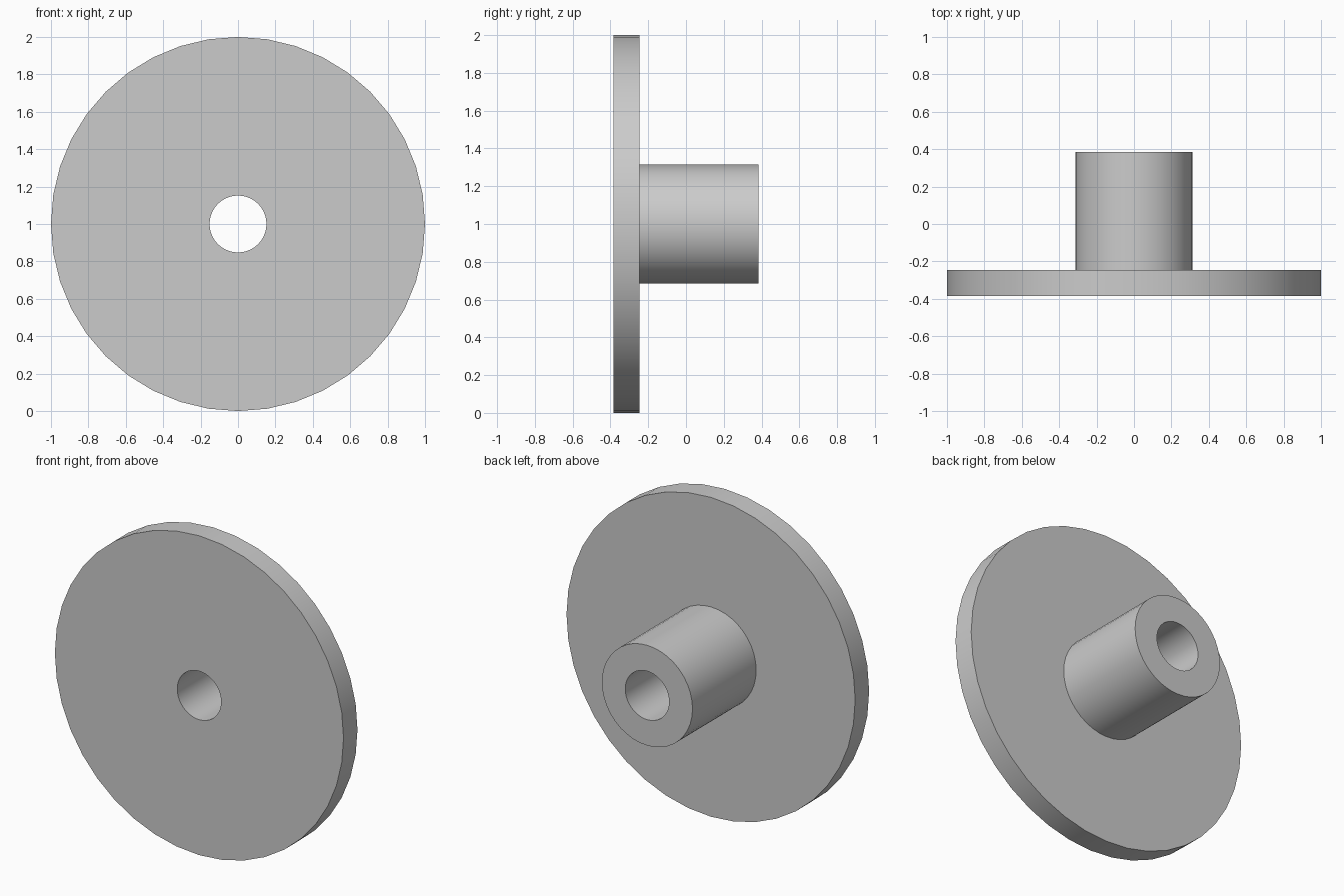
import bpy
import bmesh
import math

cube = bpy.data.objects.get("Cube")
if cube:
    bpy.data.objects.remove(cube, do_unlink=True)

grey = bpy.data.materials.new("light_grey")
grey.use_nodes = True
colour = (0.6, 0.6, 0.6, 1)
grey.diffuse_color = colour
grey.node_tree.nodes["Principled BSDF"].inputs["Base Color"].default_value = colour

SIDES = 40
BORE, HUB, DISC = 0.152, 0.314, 1.0
FRONT, STEP, BACK = -0.384, -0.246, 0.384

# Closed half section of disc, hub and through bore: (radius, y)
section = [(BORE, FRONT), (DISC, FRONT), (DISC, STEP),
           (HUB, STEP), (HUB, BACK), (BORE, BACK)]

# Spin the section around the y axis
bm = bmesh.new()
verts = [bm.verts.new((0, y, r)) for r, y in section]
edges = [bm.edges.new((a, b)) for a, b in zip(verts, verts[1:] + verts[:1])]
bmesh.ops.spin(bm, geom=verts + edges, cent=(0, 0, 0), axis=(0, 1, 0),
               angle=math.tau, steps=SIDES, use_duplicate=False)
bmesh.ops.remove_doubles(bm, verts=bm.verts, dist=0.0001)
bmesh.ops.recalc_face_normals(bm, faces=bm.faces)
mesh = bpy.data.meshes.new("flanged_hub")
bm.to_mesh(mesh)
bm.free()
mesh.materials.append(grey)

hub = bpy.data.objects.new("flanged_hub", mesh)
hub.location.z = DISC
bpy.context.collection.objects.link(hub)

# Smooth round walls with crisp rims
bpy.ops.object.select_all(action="DESELECT")
hub.select_set(True)
bpy.context.view_layer.objects.active = hub
bpy.ops.object.shade_smooth_by_angle(angle=math.radians(30))
